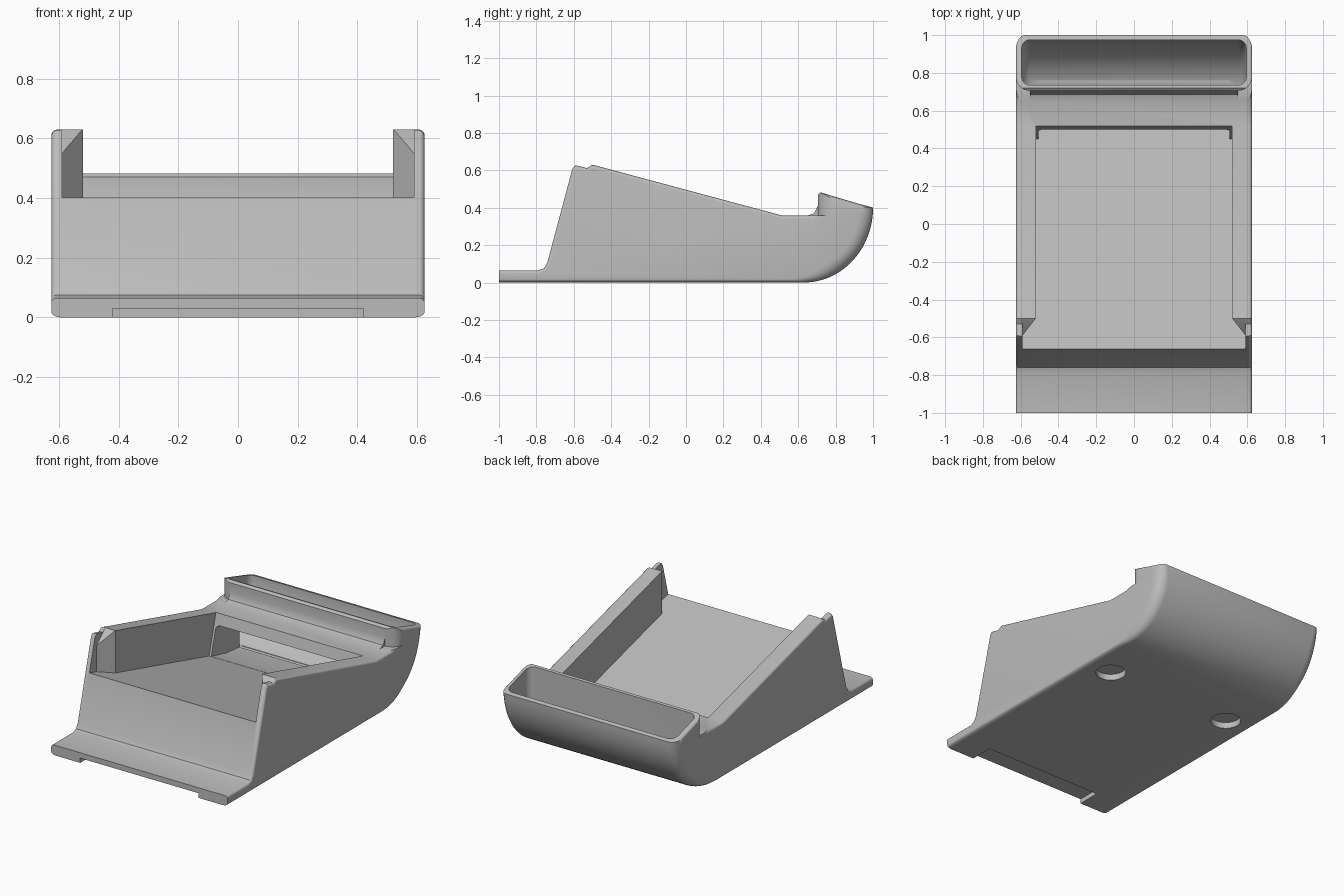
import bpy
import bmesh
from math import sin, cos, pi

if "Cube" in bpy.data.objects:
    bpy.data.objects.remove(bpy.data.objects["Cube"])

grey = bpy.data.materials.new("plain grey")
grey.use_nodes = True
COLOR = (0.5, 0.5, 0.5, 1)
grey.diffuse_color = COLOR
grey.node_tree.nodes["Principled BSDF"].inputs["Base Color"].default_value = COLOR


def arc(cy, cz, ry, rz, a0, a1, n):
    return [(cy + ry * cos(a0 + (a1 - a0) * i / n),
             cz + rz * sin(a0 + (a1 - a0) * i / n)) for i in range(n + 1)]


def prism(name, low, high, weight=None, width=0.0):
    """Join two matching rings into a solid; optionally round the ring edges."""
    bm = bmesh.new()
    a = [bm.verts.new(p) for p in low]
    b = [bm.verts.new(p) for p in high]
    n = len(a)
    bm.faces.new(a)
    bm.faces.new(b[::-1])
    for i in range(n):
        j = (i + 1) % n
        bm.faces.new((a[i], b[i], b[j], a[j]))
    bmesh.ops.recalc_face_normals(bm, faces=bm.faces)
    if weight:
        layer = bm.edges.layers.float.new("bevel_weight_edge")
        for ring in (a, b):
            for i in range(n):
                edge = bm.edges.get((ring[i], ring[(i + 1) % n]))
                edge[layer] = weight((ring[i].co + ring[(i + 1) % n].co) / 2)
    mesh = bpy.data.meshes.new(name)
    bm.to_mesh(mesh)
    bm.free()
    ob = bpy.data.objects.new(name, mesh)
    bpy.context.collection.objects.link(ob)
    mesh.materials.append(grey)
    if weight:
        mod = ob.modifiers.new("rounding", "BEVEL")
        mod.limit_method = "WEIGHT"
        mod.width = width
        mod.segments = 6
        mod.use_clamp_overlap = False
    return ob


def side_solid(name, profile, half, weight=None, width=0.0):
    return prism(name, [(-half, y, z) for y, z in profile],
                 [(half, y, z) for y, z in profile], weight, width)


def plan_solid(name, plan, z0, z1):
    return prism(name, [(x, y, z0) for x, y in plan], [(x, y, z1) for x, y in plan])


def apply_all(ob):
    bpy.context.view_layer.objects.active = ob
    for mod in list(ob.modifiers):
        bpy.ops.object.modifier_apply(modifier=mod.name)


# Body: side outline with sloped walls, ledge, raised rim and curved rear
outline = [(-1, 0), (-1, .065), (-.79, .065), (-.76, .075), (-.742, .105),
           (-.607, .61), (-.592, .627), (-.53, .612), (-.5, .63),
           (.515, .358), (.65, .358), (.685, .37), (.705, .41),
           (.705, .47), (.72, .482)]
outline += arc(.63, .4, .37, .4, 0, -pi / 2, 20)


def body_weight(p):
    if p.y < -.99:
        return 0
    if p.y > .63 and p.z < .4:
        return .22 + .78 * min(1, (p.y - .63) / .2)
    return .22


body = side_solid("dispenser_body", outline, .625, body_weight, .075)
apply_all(body)
cutters = []

# Sloped recess, flaring outward near the front
def floor_z(y):
    return .4 - .267 * (y + .655)


half_plan = [(.59, -.8), (.59, -.59), (.52, -.5)]
plan = half_plan + [(.52, .45), (-.52, .45)] + [(-x, y) for x, y in half_plan[::-1]]
cutters.append(prism("recess_cutter",
                     [(x, y, floor_z(y)) for x, y in plan],
                     [(x, .64 if y > .4 else y, .8) for x, y in plan]))

# Slanted tips at the front of the thick walls
cutters.append(side_solid("tip_cutter", [(-.5, .8), (-.5, .632), (-.59, .55),
                                         (-.8, .55), (-.8, .8)], .59))

# Rear pocket with rounded corners
pocket = [(.735, .7), (.975, .7)] + [
    p for p in arc(.63, .4, .345, .37, 0, -pi / 2, 20) if p[0] > .74] + [(.735, .05)]
cutters.append(side_solid("pocket_cutter", pocket, .595, lambda p: 1, .045))

# Slot joining recess and pocket
slot = [(.4, .118), (.45, .106), (.6, .07), (.76, .055), (.76, .22), (.5, .29), (.4, .315)]
cutters.append(side_solid("slot_cutter", slot, .505,
                          lambda p: 1 if p.z > .2 else 0, .03))

# Rounded front corners of the raised rim
for s in (-1, 1):
    corner = arc(.55, .78, .075, .075, 0, -pi / 2, 8) + [(.55, .64), (.7, .64), (.7, .78)]
    cutters.append(plan_solid("rim_corner_cutter", [(s * x, y) for x, y in corner],
                              .3585, .7))

# Blind foot holes underneath
for s in (-1, 1):
    cutters.append(plan_solid("hole_cutter", arc(s * .45, .32, .09, .09, 0, 2 * pi * 31 / 32, 31),
                              -.1, .04))

# Shallow notch under the front lip
cutters.append(plan_solid("notch_cutter", [(-.42, -1.1), (.42, -1.1),
                                           (.42, -.85), (-.42, -.85)], -.1, .03))

for cutter in cutters:
    apply_all(cutter)
    cutter.hide_render = True
    mod = body.modifiers.new("cut", "BOOLEAN")
    mod.operation = "DIFFERENCE"
    mod.solver = "EXACT"
    mod.object = cutter
apply_all(body)
for cutter in cutters:
    bpy.data.objects.remove(cutter)

bpy.ops.object.select_all(action="DESELECT")
body.select_set(True)
bpy.context.view_layer.objects.active = body
bpy.ops.object.shade_smooth_by_angle(angle=pi / 6)
